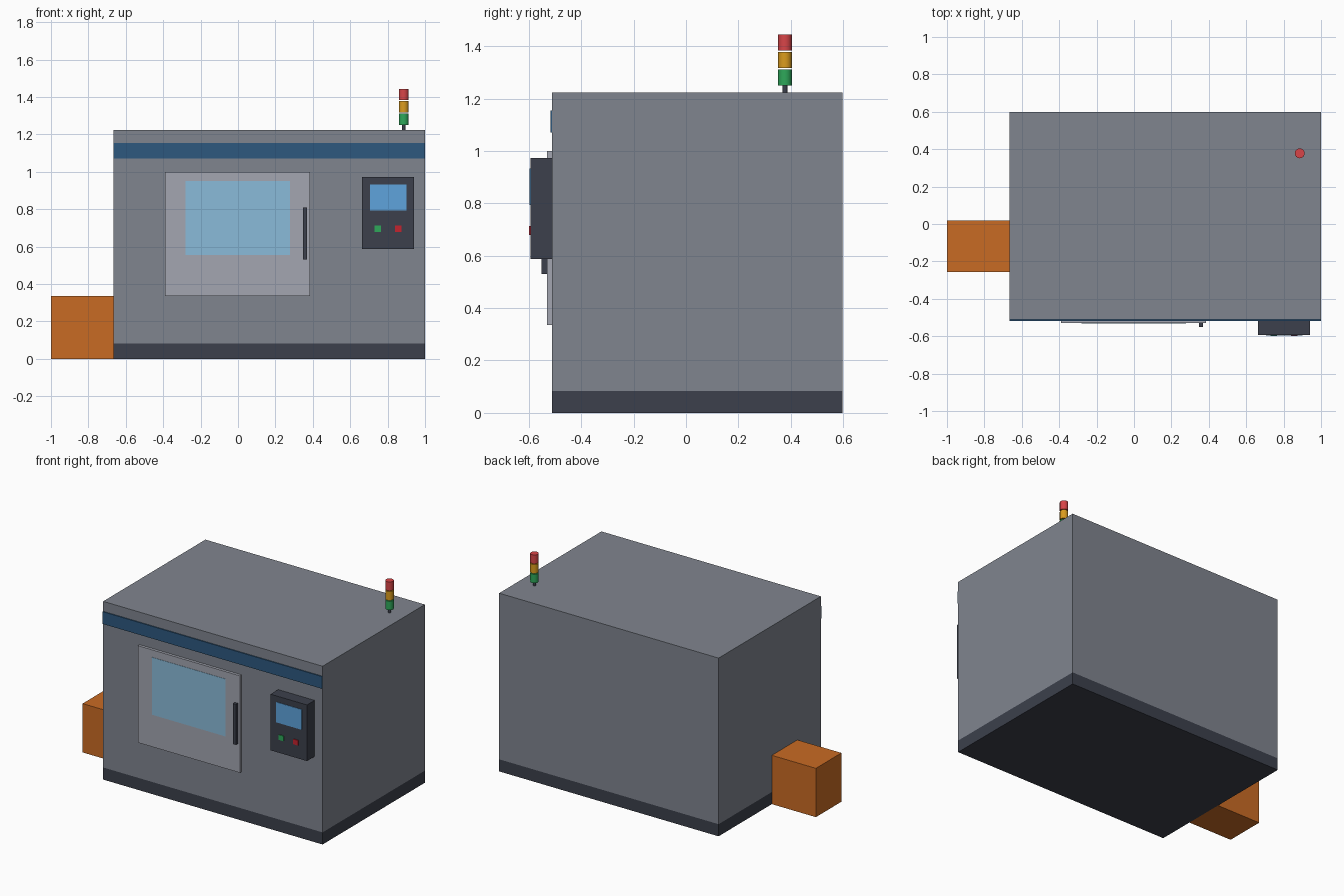
import bpy
from math import radians

cube = bpy.data.objects.get("Cube")
if cube:
    bpy.data.objects.remove(cube, do_unlink=True)


def material(name, hex_code):
    """Opaque material from an sRGB hex colour."""
    srgb = [int(hex_code[i:i + 2], 16) / 255 for i in (0, 2, 4)]
    color = [c / 12.92 if c <= 0.04045 else ((c + 0.055) / 1.055) ** 2.4 for c in srgb] + [1]
    mat = bpy.data.materials.new(name)
    mat.use_nodes = True
    mat.diffuse_color = color
    shader = next(n for n in mat.node_tree.nodes if n.type == "BSDF_PRINCIPLED")
    shader.inputs["Base Color"].default_value = color
    shader.inputs["Roughness"].default_value = 0.5
    return mat


def box(name, x, y, z, mat):
    """Box filling the given (min, max) span on each axis."""
    spans = (x, y, z)
    bpy.ops.mesh.primitive_cube_add(size=1, location=[sum(s) / 2 for s in spans])
    obj = bpy.context.object
    obj.name = name
    obj.scale = [s[1] - s[0] for s in spans]
    bpy.ops.object.transform_apply(location=False, rotation=False, scale=True)
    obj.data.materials.append(mat)
    return obj


def cylinder(name, x, y, z, radius, mat):
    """Upright cylinder with smooth sides and sharp rims."""
    bpy.ops.mesh.primitive_cylinder_add(vertices=24, radius=radius, depth=z[1] - z[0],
                                        location=(x, y, sum(z) / 2))
    obj = bpy.context.object
    obj.name = name
    bpy.ops.object.shade_smooth_by_angle(angle=radians(30))
    obj.data.materials.append(mat)
    return obj


body_grey = material("body_grey", "80858F")
dark = material("dark_trim", "3C404C")
door_grey = material("door_grey", "A3A6B1")
blue = material("stripe_blue", "2D587F")
glass = material("window_glass", "8ABBDA")
screen_blue = material("screen_blue", "5FA4DC")
orange = material("orange", "C96B24")
green = material("green", "2EA85A")
amber = material("amber", "DB9C1E")
red = material("red", "D84548")
button_red = material("button_red", "C4232F")

# Cabinet on its plinth
FRONT = -0.511
WIDTH, DEPTH = (-0.666, 1.0), (FRONT, 0.598)
PLINTH_TOP, ROOF = 0.083, 1.223
box("plinth", WIDTH, DEPTH, (0, PLINTH_TOP), dark)
box("cabinet_body", WIDTH, DEPTH, (PLINTH_TOP, ROOF), body_grey)
box("front_stripe", WIDTH, (FRONT - 0.007, FRONT), (1.071, 1.155), blue)

# Door with window and handle
DOOR = -0.53
box("door", (-0.39, 0.386), (DOOR, FRONT), (0.335, 1.0), door_grey)
box("door_window", (-0.28, 0.278), (DOOR - 0.002, DOOR), (0.556, 0.95), glass)
box("door_handle", (0.347, 0.37), (DOOR - 0.021, DOOR), (0.53, 0.808), dark)

# Control panel with screen and buttons
PANEL = -0.594
box("control_panel", (0.663, 0.94), (PANEL, FRONT), (0.588, 0.973), dark)
box("panel_screen", (0.705, 0.9), (PANEL - 0.003, PANEL), (0.793, 0.932), screen_blue)
for name, x, mat in (("start_button", 0.747, green), ("stop_button", 0.857, button_red)):
    box(name, (x - 0.018, x + 0.018), (PANEL - 0.006, PANEL), (0.679, 0.714), mat)

# Side discharge bin
box("side_bin", (-1.0, WIDTH[0]), (-0.257, 0.02), (0, 0.335), orange)

# Signal tower on the roof
TOWER = (0.886, 0.378)
cylinder("signal_pole", *TOWER, (ROOF, 1.25), 0.009, dark)
for i, (name, mat) in enumerate((("green", green), ("amber", amber), ("red", red))):
    base = 1.25 + i * 0.0665
    cylinder(f"signal_lamp_{name}", *TOWER, (base, base + 0.061), 0.0265, mat)
